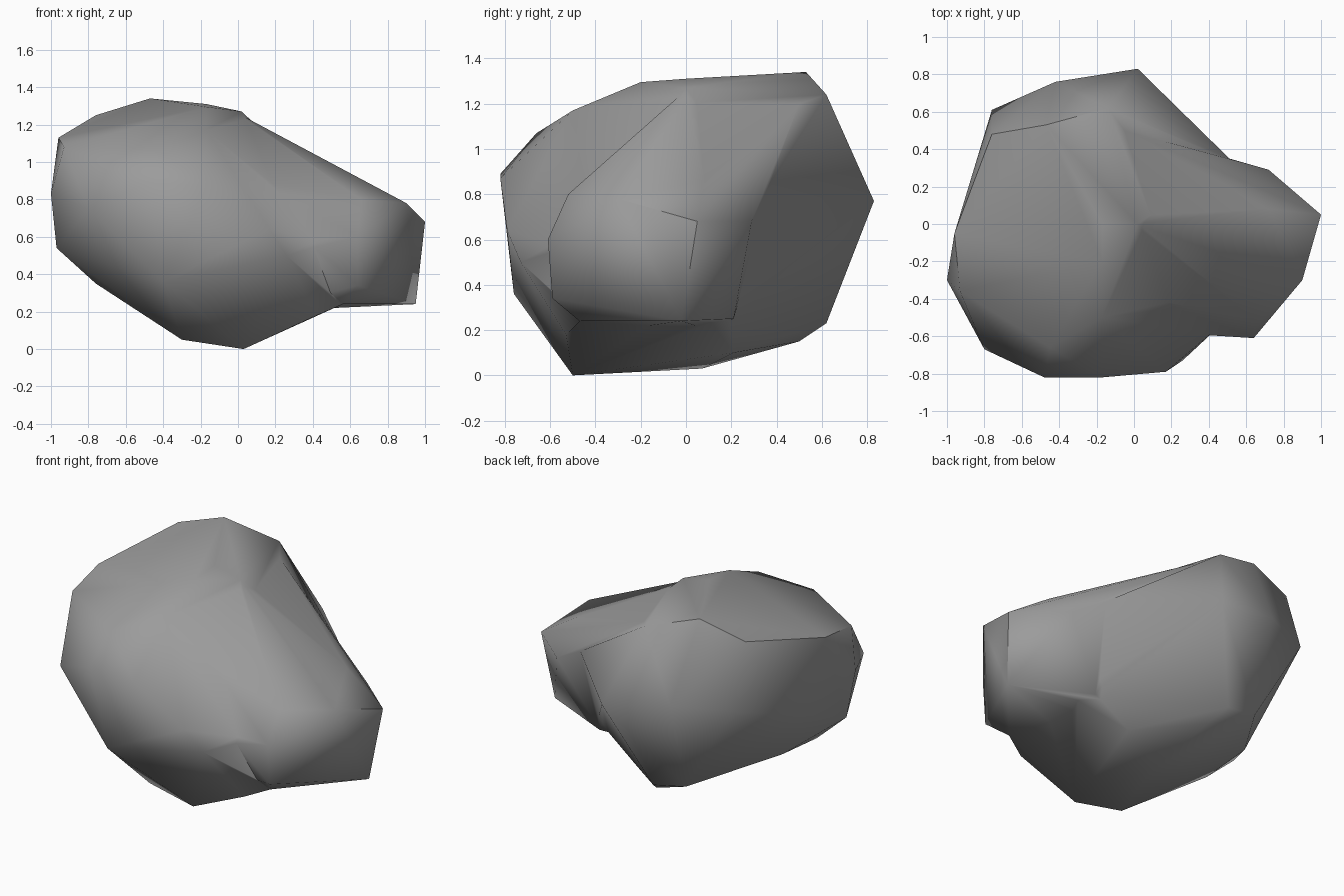
import bpy, bmesh, math

if "Cube" in bpy.data.objects:
    bpy.data.objects.remove(bpy.data.objects["Cube"])

grey = bpy.data.materials.new("stone_grey")
grey.diffuse_color = (0.33, 0.33, 0.33, 1)
grey.use_nodes = True
grey.node_tree.nodes["Principled BSDF"].inputs["Base Color"].default_value = grey.diffuse_color


def hull(name, points):
    """Faceted boulder: convex hull around a few corner points."""
    bm = bmesh.new()
    for p in points:
        bm.verts.new(p)
    bmesh.ops.convex_hull(bm, input=bm.verts)
    loose = [v for v in bm.verts if not v.link_faces]
    bmesh.ops.delete(bm, geom=loose, context='VERTS')
    bmesh.ops.recalc_face_normals(bm, faces=bm.faces)
    me = bpy.data.meshes.new(name)
    bm.to_mesh(me)
    bm.free()
    me.materials.append(grey)
    ob = bpy.data.objects.new(name, me)
    bpy.context.collection.objects.link(ob)
    return ob


# main mass of the rock
rock = hull("rock", [
    # top
    (-.47, .53, 1.34), (-.17, 0, 1.31), (-.17, -.2, 1.295), (.02, 0, 1.27), (-.14, .62, 1.24),
    (-.76, .48, 1.25), (-.96, -.05, 1.13), (-.93, -.36, 1.08), (-.17, -.5, 1.17),
    (-.45, -.66, 1.07),
    # front
    (-.48, -.82, .89), (-.17, -.82, .87), (.17, -.79, .64), (-.8, -.67, .75),
    (-.4, -.76, .36), (.26, -.73, .5),
    # left
    (-1, -.3, .83), (-.97, -.25, .54), (-.76, -.25, .35), (-.76, .1, .38),
    # bottom
    (.03, -.5, 0), (-.3, -.47, .05), (-.1, .07, .03), (.22, .21, .10),
    (.42, -.53, .18), (.56, -.45, .24), (.56, .1, .25),
    # back
    (.02, .83, .77), (-.42, .76, .85), (-.76, .61, .85),
    (-.2, .62, .23), (-.14, .5, .15), (-.42, .6, .27),
    # right
    (.51, .34, .8), (.41, -.59, .58),
])

# smaller lump growing out of the right side, sloping up to the crown
lump = hull("side_lump", [
    (1, .05, .68), (.9, -.3, .78), (.72, .29, .68), (.72, .08, .86), (.72, -.1, .86),
    (.64, -.61, .6), (.66, -.52, .8), (.95, -.02, .24), (.56, .1, .24), (.56, -.47, .24),
    (.64, -.59, .34), (.41, -.6, .55), (.47, .21, .25), (.51, .35, .8),
    (.0, 0, 1.26), (-.05, .5, 1.2), (.1, -.4, .9), (.1, -.3, .2), (.1, .1, .2),
])

# fuse the two
mod = rock.modifiers.new("fuse", 'BOOLEAN')
mod.operation = 'UNION'
mod.solver = 'EXACT'
mod.object = lump
bpy.context.view_layer.objects.active = rock
rock.select_set(True)
bpy.ops.object.modifier_apply(modifier="fuse")
bpy.data.objects.remove(lump, do_unlink=True)

# clean slivers, then smooth the soft edges
bm = bmesh.new()
bm.from_mesh(rock.data)
bmesh.ops.remove_doubles(bm, verts=bm.verts, dist=0.02)
bm.to_mesh(rock.data)
bm.free()
bpy.ops.object.shade_smooth_by_angle(angle=math.radians(60))
